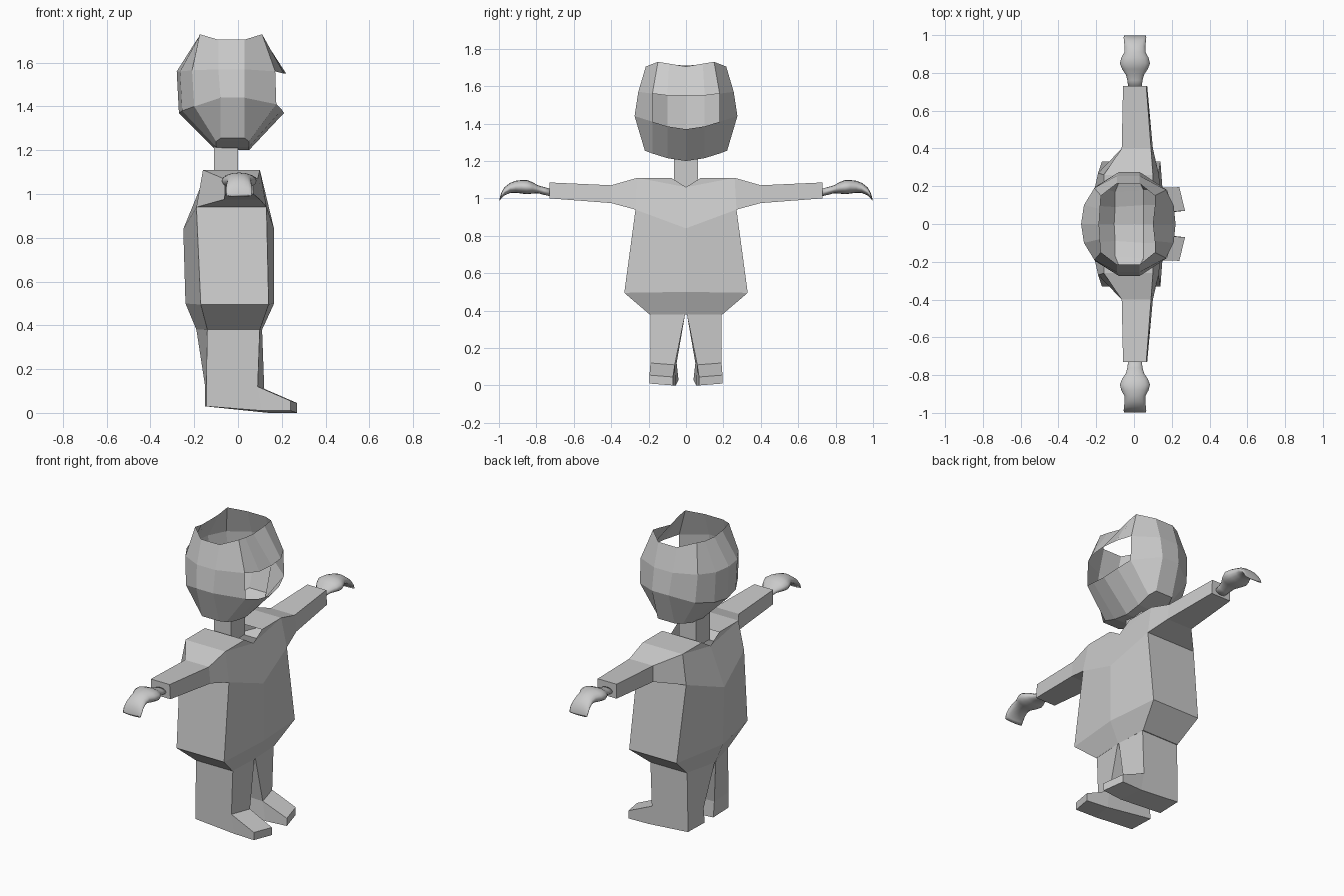
import bpy, bmesh, math

if "Cube" in bpy.data.objects:
    bpy.data.objects.remove(bpy.data.objects["Cube"])


def loft(bm, rings, closed=True, skip=(), cap_start=False, cap_end=False):
    """Bridge successive point rings with quads, leaving out skipped (ring, segment) cells."""
    vs = [[bm.verts.new(p) for p in r] for r in rings]
    n = len(vs[0])
    for i in range(len(vs) - 1):
        for j in range(n if closed else n - 1):
            if (i, j) not in skip:
                k = (j + 1) % n
                bm.faces.new((vs[i][j], vs[i][k], vs[i + 1][k], vs[i + 1][j]))
    if cap_start:
        bm.faces.new(vs[0])
    if cap_end:
        bm.faces.new(vs[-1])


def face(bm, *pts):
    bm.faces.new([bm.verts.new(p) for p in pts])


def finish(name, bm, smooth=False):
    """Weld, mirror across y = 0 and turn into an object."""
    bmesh.ops.remove_doubles(bm, verts=bm.verts[:], dist=0.001)
    geom = bm.verts[:] + bm.edges[:] + bm.faces[:]
    bmesh.ops.mirror(bm, geom=geom, axis='Y', merge_dist=0.001)
    bmesh.ops.remove_doubles(bm, verts=bm.verts[:], dist=0.001)
    bmesh.ops.recalc_face_normals(bm, faces=bm.faces[:])
    for f in bm.faces:
        f.smooth = smooth
    me = bpy.data.meshes.new(name)
    bm.to_mesh(me)
    bm.free()
    ob = bpy.data.objects.new(name, me)
    bpy.context.collection.objects.link(ob)
    return ob


# Head: half rings running front to back, open crown, open eye band
jaw = [(.05, 0, 1.20), (.05, .10, 1.215), (.05, .18, 1.24), (.03, .22, 1.255),
       (-.08, .22, 1.255), (-.10, .17, 1.24), (-.10, .09, 1.215), (-.105, 0, 1.205)]
cheek = [(.21, 0, 1.37), (.20, .10, 1.385), (.175, .18, 1.41), (.03, .275, 1.44),
         (-.08, .275, 1.44), (-.20, .20, 1.40), (-.255, .10, 1.38), (-.27, 0, 1.37)]
brow = [(.22, 0, 1.55), (.21, .10, 1.55), (.17, .18, 1.56), (.03, .255, 1.57),
        (-.09, .255, 1.57), (-.21, .19, 1.565), (-.265, .10, 1.56), (-.28, 0, 1.56)]
crown = [(.10, 0, 1.705), (.11, .09, 1.72), (.11, .15, 1.73), (.03, .215, 1.705),
         (-.09, .215, 1.705), (-.175, .15, 1.73), (-.18, .08, 1.715), (-.185, 0, 1.71)]
bm = bmesh.new()
loft(bm, [jaw, cheek, brow, crown], closed=False, skip={(1, 0), (1, 1)})
for j in range(3):  # underside strips
    face(bm, jaw[j], jaw[j + 1], jaw[6 - j], jaw[7 - j])
finish("head", bm)

# Neck: open tube
bm = bmesh.new()
loft(bm, [[(0, 0, z), (0, .065, z), (-.11, .065, z), (-.11, 0, z)] for z in (1.06, 1.22)],
     closed=False)
finish("neck", bm)

# Tunic: half body rings, shoulder yoke with V neck, and sleeves
hem = [(.11, 0, .38), (.10, .195, .38), (-.14, .195, .38), (-.19, 0, .38)]
hip = [(.165, 0, .50), (.14, .33, .495), (-.17, .33, .495), (-.24, 0, .50)]
chest = [(.165, 0, .84), (.13, .27, .94), (-.19, .27, .94), (-.25, 0, .84)]
top = [(.10, 0, 1.06), (.10, .26, 1.11), (-.16, .26, 1.11), (-.16, 0, 1.06)]
collar_f, collar_b = (.10, .08, 1.11), (-.16, .08, 1.11)
bm = bmesh.new()
loft(bm, [hem, hip, chest, top], closed=False, skip={(2, 1)}, cap_start=True)
face(bm, top[0], top[1], collar_f)
face(bm, top[3], collar_b, top[2])
face(bm, collar_f, top[1], top[2], collar_b)
loft(bm, [[top[1], top[2], chest[2], chest[1]],
          [(.09, .40, 1.07), (-.065, .40, 1.07), (-.065, .40, .975), (.10, .40, .975)],
          [(.065, .73, 1.085), (-.058, .73, 1.085), (-.058, .73, 1.0), (.07, .73, 1.0)]],
     cap_end=True)
finish("tunic", bm)

# Legs with wedge feet
ankle = [(.09, .19, .12), (-.145, .19, .12), (-.15, .05, .12), (.12, .06, .11)]
sole = [(.11, .19, .01), (-.145, .19, .03), (-.15, .04, .03), (.14, .055, 0)]
bm = bmesh.new()
loft(bm, [[(.10, .19, .40), (-.14, .19, .40), (-.19, .005, .38), (.11, .005, .38)],
          ankle, sole], skip={(1, 3)}, cap_end=True)
loft(bm, [[ankle[0], sole[0], sole[3], ankle[3]],
          [(.24, .195, .055), (.24, .195, .01), (.27, .07, 0), (.27, .07, .045)]],
     cap_end=True)
finish("legs", bm)

# Hands: smooth drooping mittens; y, half width, centre z, half height
sections = [(.72, .035, 1.03, .020), (.76, .040, 1.04, .021), (.79, .048, 1.048, .021),
            (.82, .068, 1.056, .030), (.85, .080, 1.060, .038), (.88, .072, 1.062, .036),
            (.91, .056, 1.062, .032), (.94, .055, 1.056, .027), (.97, .058, 1.038, .022),
            (.987, .060, 1.016, .016), (.997, .058, .993, .006)]
bm = bmesh.new()
rings = []
for y, w, z, h in sections:
    angles = [math.tau * k / 16 for k in range(16)]
    rings.append([(.005 + w * math.cos(a), y, z + h * math.sin(a)) for a in angles])
loft(bm, rings, cap_start=True, cap_end=True)
finish("hands", bm, smooth=True)
